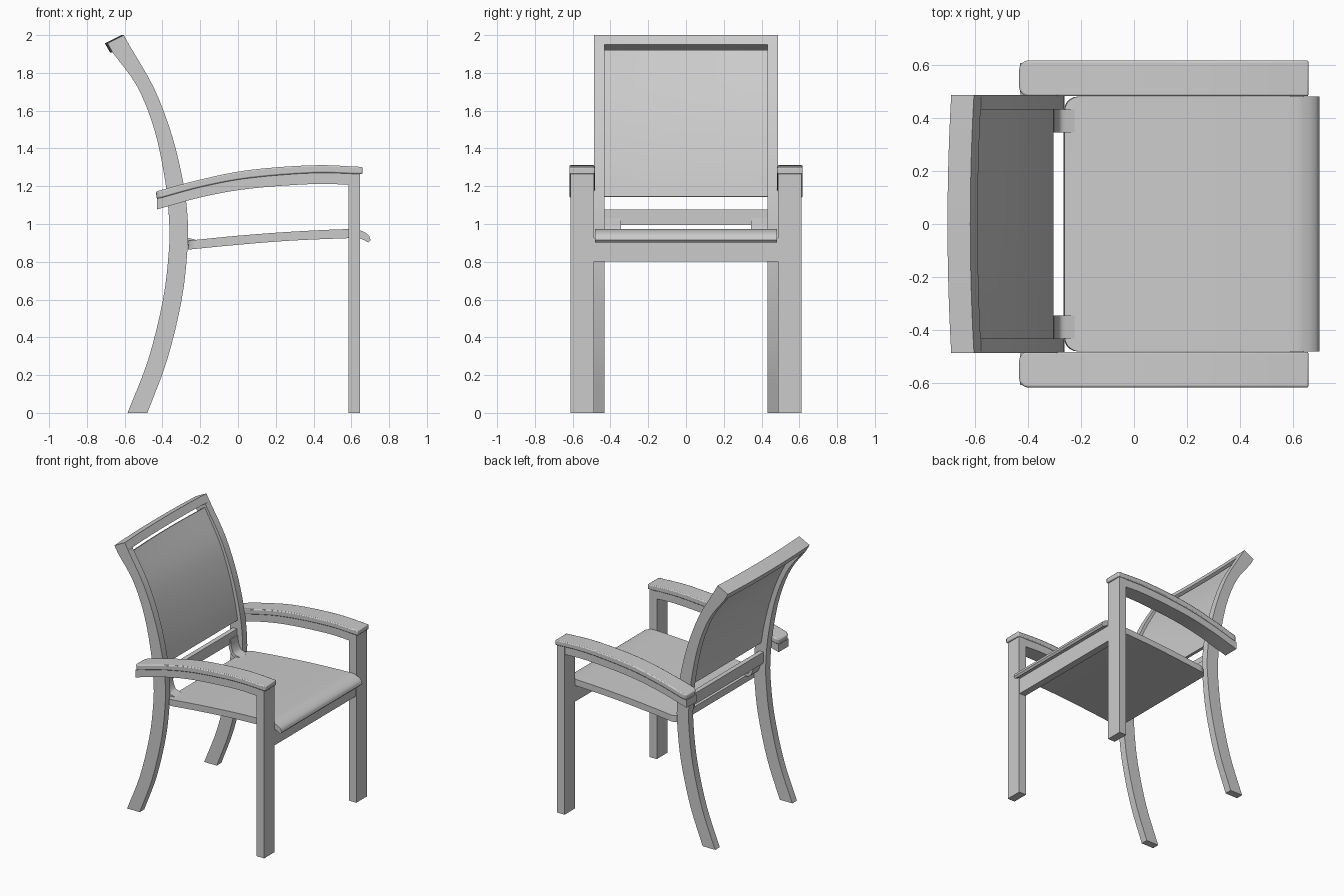
import bpy, bmesh, math
from mathutils import Vector

if "Cube" in bpy.data.objects:
    bpy.data.objects.remove(bpy.data.objects["Cube"])

# One plain grey for the whole chair
grey = bpy.data.materials.new("plain_grey")
grey.use_nodes = True
colour = (0.6, 0.6, 0.6, 1)
grey.diffuse_color = colour
grey.node_tree.nodes["Principled BSDF"].inputs["Base Color"].default_value = colour


def smooth_path(points, steps=4):
    """Catmull-Rom curve through (x, z) points."""
    p = [Vector(q) for q in points]
    p = [2 * p[0] - p[1]] + p + [2 * p[-1] - p[-2]]
    out = []
    for a, b, c, d in zip(p, p[1:], p[2:], p[3:]):
        for k in range(steps):
            t = k / steps
            out.append(0.5 * (2 * b + (c - a) * t + (2 * a - 5 * b + 4 * c - d) * t * t
                              + (3 * b - a - 3 * c + d) * t ** 3))
    return out + [p[-2]]


def offset_path(path, distance):
    """Move a path sideways by a distance."""
    out = []
    for i, q in enumerate(path):
        d = (path[min(i + 1, len(path) - 1)] - path[max(i - 1, 0)]).normalized()
        out.append(q + Vector((-d.y, d.x)) * distance)
    return out


def slab(name, one, two, ys, bow=(0, 0), bevel=0, corner=0):
    """Solid between two (x, z) paths, spread over the y stations, bowed to the rear."""
    bm = bmesh.new()
    rows, half, n = [], max(abs(y) for y in ys), len(one)
    for i in range(n):
        b = bow[0] + (bow[1] - bow[0]) * i / (n - 1)
        rows.append([[bm.verts.new((q[0] - b * (1 - (y / half) ** 2), y, q[1])) for y in ys]
                     for q in (one[i], two[i])])
    m = len(ys)
    for r, s in zip(rows, rows[1:]):
        for k in (0, 1):
            for j in range(m - 1):
                bm.faces.new((r[k][j], r[k][j + 1], s[k][j + 1], s[k][j]))
        for j in (0, m - 1):
            bm.faces.new((r[0][j], r[1][j], s[1][j], s[0][j]))
    for r in (rows[0], rows[-1]):
        for j in range(m - 1):
            bm.faces.new((r[0][j], r[0][j + 1], r[1][j + 1], r[1][j]))
    bmesh.ops.recalc_face_normals(bm, faces=bm.faces)
    if corner:  # round the two upright edges at the first end
        ends = [bm.edges.get((rows[0][0][j], rows[0][1][j])) for j in (0, m - 1)]
        bmesh.ops.bevel(bm, geom=ends, offset=corner, segments=5, profile=0.5, affect='EDGES')
    mesh = bpy.data.meshes.new(name)
    bm.to_mesh(mesh)
    bm.free()
    mesh.materials.append(grey)
    ob = bpy.data.objects.new(name, mesh)
    bpy.context.collection.objects.link(ob)
    if bevel:
        mod = ob.modifiers.new("soft_edges", 'BEVEL')
        mod.width, mod.segments = bevel, 2
        mod.limit_method, mod.angle_limit = 'ANGLE', math.radians(40)
    bpy.ops.object.select_all(action='DESELECT')
    ob.select_set(True)
    bpy.context.view_layer.objects.active = ob
    bpy.ops.object.shade_smooth_by_angle(angle=math.radians(30))
    return ob


def box(name, x, z, ys):
    return slab(name, [(x[0], z[1]), (x[1], z[1])], [(x[0], z[0]), (x[1], z[0])], ys)


def span(half, count):
    return [half * (2 * i / count - 1) for i in range(count + 1)]


# Curves shared by the rear uprights
front_edge = smooth_path([(-0.48, 0), (-0.375, 0.28), (-0.298, 0.6), (-0.268, 0.86),
                          (-0.266, 1.02), (-0.29, 1.22), (-0.35, 1.47), (-0.445, 1.72),
                          (-0.577, 1.95)])
rear_edge = smooth_path([(-0.585, 0), (-0.476, 0.28), (-0.397, 0.6), (-0.366, 0.86),
                         (-0.365, 1.02), (-0.386, 1.23), (-0.443, 1.5), (-0.535, 1.73),
                         (-0.663, 1.907)])

# Curves of the armrest layers, rear to front
pad_top = smooth_path([(-0.435, 1.172), (-0.2, 1.235), (0.06, 1.286), (0.4, 1.311), (0.66, 1.302)])
pad_base = smooth_path([(-0.43, 1.132), (-0.19, 1.197), (0.06, 1.243), (0.4, 1.27), (0.66, 1.264)])
rail_base = smooth_path([(-0.43, 1.077), (-0.19, 1.143), (0.06, 1.187), (0.4, 1.212), (0.6, 1.207)])
rail_top = smooth_path([(-0.43, 1.134), (-0.19, 1.199), (0.06, 1.245), (0.4, 1.271), (0.6, 1.268)])

# Mirrored parts on each side
for side, s in (("right", -1), ("left", 1)):
    def pair(a, b):
        return sorted((s * a, s * b))
    slab(side + "_rear_upright", front_edge, rear_edge, pair(0.432, 0.487))
    box(side + "_front_leg", (0.585, 0.647), (0, 1.266), pair(0.487, 0.612))
    slab(side + "_arm_rail", rail_top, rail_base, pair(0.49, 0.608))
    slab(side + "_arm_pad", pad_top, pad_base, pair(0.483, 0.618), bevel=0.007, corner=0.035)
    # curved tab joining the lower back rail to the seat
    tab = smooth_path([(-0.325, 1.03), (-0.318, 0.97), (-0.29, 0.915), (-0.23, 0.895)])
    slab(side + "_seat_bracket", tab, offset_path(tab, 0.022), pair(0.345, 0.432))

# Back frame: bowed top rail and straight lower rail
slab("back_top_rail", [(-0.577, 1.95), (-0.605, 2.0)], [(-0.663, 1.907), (-0.691, 1.957)],
     span(0.487, 12), bow=(0.014, 0.014))
box("back_lower_rail", (-0.345, -0.31), (0.995, 1.078), (-0.432, 0.432))

# Back panel sits just behind the front edge of the uprights
panel_front = smooth_path([(-0.305, 1.145), (-0.333, 1.3), (-0.385, 1.5),
                           (-0.46, 1.7), (-0.58, 1.922)])
slab("back_panel", panel_front, offset_path(panel_front, 0.02), span(0.432, 12), bow=(0, 0.012))

# Seat with rounded rear corners and a front lip that rolls down
seat_top = smooth_path([(-0.262, 0.912), (0, 0.938), (0.28, 0.959), (0.58, 0.973),
                        (0.65, 0.965), (0.69, 0.942), (0.702, 0.915)])
seat_base = smooth_path([(-0.266, 0.864), (0, 0.89), (0.28, 0.912), (0.56, 0.924),
                         (0.63, 0.925), (0.66, 0.918), (0.69, 0.902)])
slab("seat", seat_top, seat_base, (-0.482, 0.482), corner=0.055)
box("front_apron", (0.59, 0.642), (0.802, 0.926), (-0.49, 0.49))
